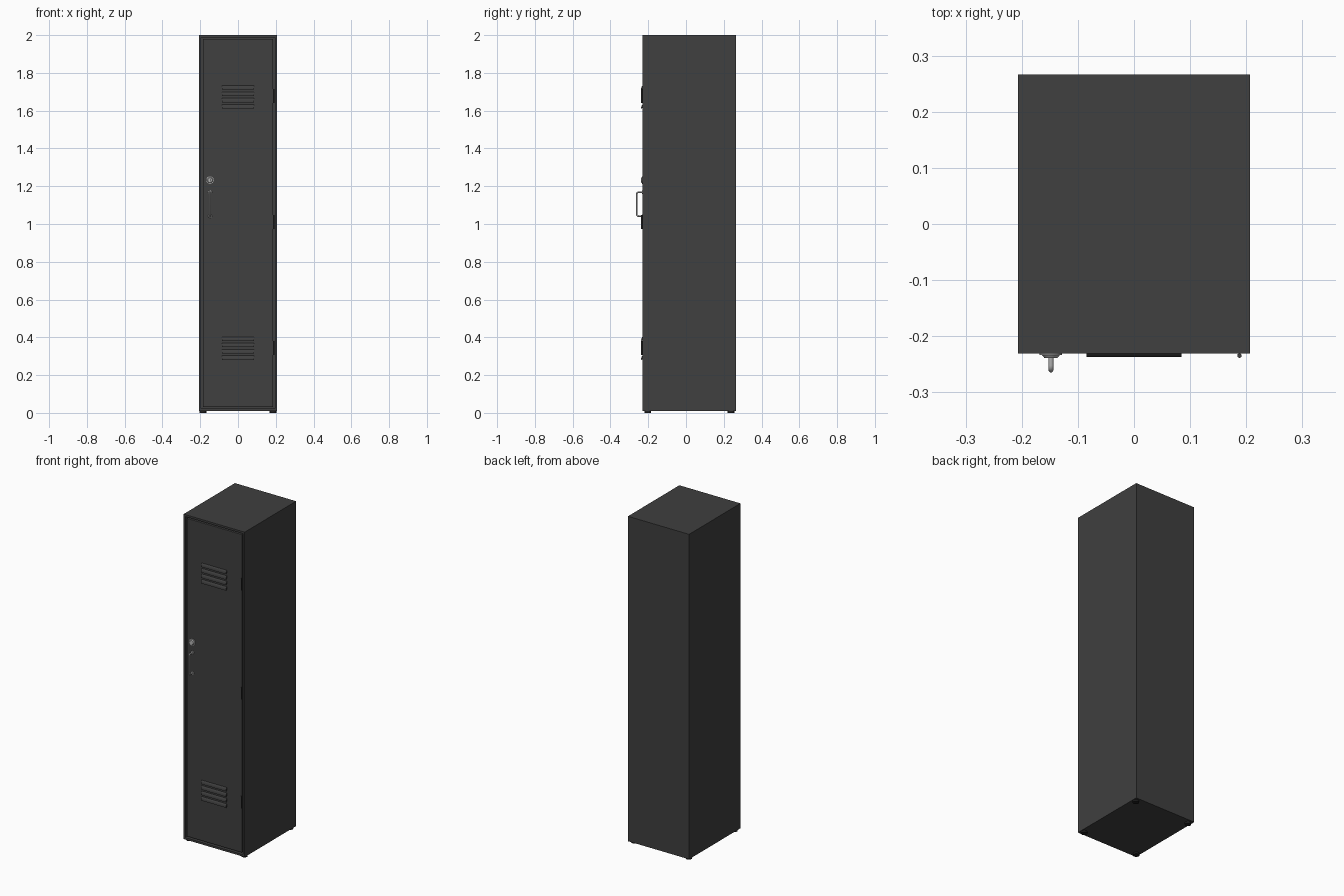
import bpy, bmesh, math
from mathutils import Matrix

if "Cube" in bpy.data.objects:
    bpy.data.objects.remove(bpy.data.objects["Cube"])


def material(name, value):
    m = bpy.data.materials.new(name)
    m.diffuse_color = (value, value, value, 1)
    m.use_nodes = True
    m.node_tree.nodes["Principled BSDF"].inputs["Base Color"].default_value = m.diffuse_color
    return m


DARK = material("dark_paint", 0.05)
STEEL = material("steel", 0.45)
BLACK = material("black", 0.015)


def add(name, bm, mat, smooth=False):
    bmesh.ops.recalc_face_normals(bm, faces=bm.faces)
    me = bpy.data.meshes.new(name)
    bm.to_mesh(me)
    bm.free()
    ob = bpy.data.objects.new(name, me)
    bpy.context.collection.objects.link(ob)
    me.materials.append(mat)
    if smooth:
        bpy.ops.object.select_all(action='DESELECT')
        ob.select_set(True)
        bpy.context.view_layer.objects.active = ob
        bpy.ops.object.shade_smooth_by_angle(angle=math.radians(35))
    return ob


def box_bm(x0, x1, y0, y1, z0, z1):
    bm = bmesh.new()
    bmesh.ops.create_cube(bm, size=1)
    bmesh.ops.scale(bm, vec=(x1 - x0, y1 - y0, z1 - z0), verts=bm.verts)
    bmesh.ops.translate(bm, vec=((x0 + x1) / 2, (y0 + y1) / 2, (z0 + z1) / 2), verts=bm.verts)
    return bm


def cylinder(name, r0, r1, depth, loc, mat, forward=False, seg=32):
    bm = bmesh.new()
    rot = Matrix.Rotation(math.pi / 2, 4, 'X') if forward else Matrix()
    bmesh.ops.create_cone(bm, cap_ends=True, segments=seg, radius1=r0, radius2=r1,
                          depth=depth, matrix=Matrix.Translation(loc) @ rot)
    return add(name, bm, mat, True)


def bevel(ob, width, segments=2):
    mod = ob.modifiers.new("bevel", 'BEVEL')
    mod.width, mod.segments = width, segments


FRONT, BACK = -0.231, 0.266
DOOR = -0.229

# Hollow cabinet with a framed front opening
bm = box_bm(-0.207, 0.207, FRONT, BACK, 0.010, 2.0)
bm.faces.ensure_lookup_table()
front = min(bm.faces, key=lambda f: f.calc_center_median().y)
bmesh.ops.inset_region(bm, faces=[front], thickness=0.017)
r = bmesh.ops.extrude_discrete_faces(bm, faces=[front])
bmesh.ops.translate(bm, vec=(0, 0.48, 0), verts=r["faces"][0].verts)
add("cabinet", bm, DARK)

# Door set in the opening with a narrow gap
door = add("door", box_bm(-0.186, 0.186, DOOR, DOOR + 0.018, 0.031, 1.979), DARK)
bevel(door, 0.002)

# Louvred vents: curved hoods open downwards
HOOD = [(0.001, 0.022), (-0.003, 0.020), (-0.006, 0.015), (-0.008, 0.008),
        (-0.008, 0.0), (-0.006, 0.0), (0.001, 0.006)]
for group, base in (("upper", 1.611), ("lower", 0.281)):
    for i in range(4):
        bm = bmesh.new()
        f = bm.faces.new([bm.verts.new((-0.085, DOOR + y, base + i * 0.0335 + z)) for y, z in HOOD])
        r = bmesh.ops.extrude_face_region(bm, geom=[f])
        bmesh.ops.translate(bm, vec=(0.17, 0, 0),
                            verts=[v for v in r["geom"] if isinstance(v, bmesh.types.BMVert)])
        add(f"{group}_louvre_{i + 1}", bm, DARK, True)

# Hinge barrels
for i, z in enumerate((0.343, 1.01, 1.677)):
    cylinder(f"hinge_{i + 1}", 0.004, 0.004, 0.075, (0.188, -0.2345, z), DARK, seg=16)

# Feet
for sx in (-1, 1):
    for y in (-0.203, 0.238):
        side = "left" if sx < 0 else "right"
        end = "front" if y < 0 else "back"
        cylinder(f"{end}_{side}_foot", 0.018, 0.018, 0.011, (sx * 0.186, y, 0.0055), BLACK)

# Lock: flange, raised barrel and key slot
LX, LZ = -0.148, 1.232
cylinder("lock_flange", 0.020, 0.020, 0.005, (LX, -0.2312, LZ), STEEL, True)
cylinder("lock_barrel", 0.016, 0.012, 0.005, (LX, -0.2360, LZ), STEEL, True)
add("key_slot", box_bm(LX - 0.0015, LX + 0.0015, -0.2388, -0.237, LZ - 0.007, LZ + 0.007), BLACK)

# Pull handle: rounded U-shaped bar on two mounting plates
Z0, Z1, OUT, R = 1.042, 1.168, -0.260, 0.008
path = [(DOOR, Z0)]
for cz, a0 in ((Z0 + R, -90), (Z1 - R, 180)):
    for k in range(7):
        a = math.radians(a0 - k * 15)
        path.append((OUT + R + R * math.cos(a), cz + R * math.sin(a)))
path.append((DOOR, Z1))
curve = bpy.data.curves.new("handle", 'CURVE')
curve.dimensions = '3D'
curve.bevel_depth = 0.0045
curve.bevel_resolution = 3
curve.use_fill_caps = True
sp = curve.splines.new('POLY')
sp.points.add(len(path) - 1)
for p, (y, z) in zip(sp.points, path):
    p.co = (LX, y, z, 1)
curve.materials.append(STEEL)
bpy.context.collection.objects.link(bpy.data.objects.new("handle", curve))
for nm, z in (("lower", Z0), ("upper", Z1)):
    cylinder(f"{nm}_handle_mount", 0.010, 0.009, 0.004, (LX, -0.2305, z), STEEL, True)
